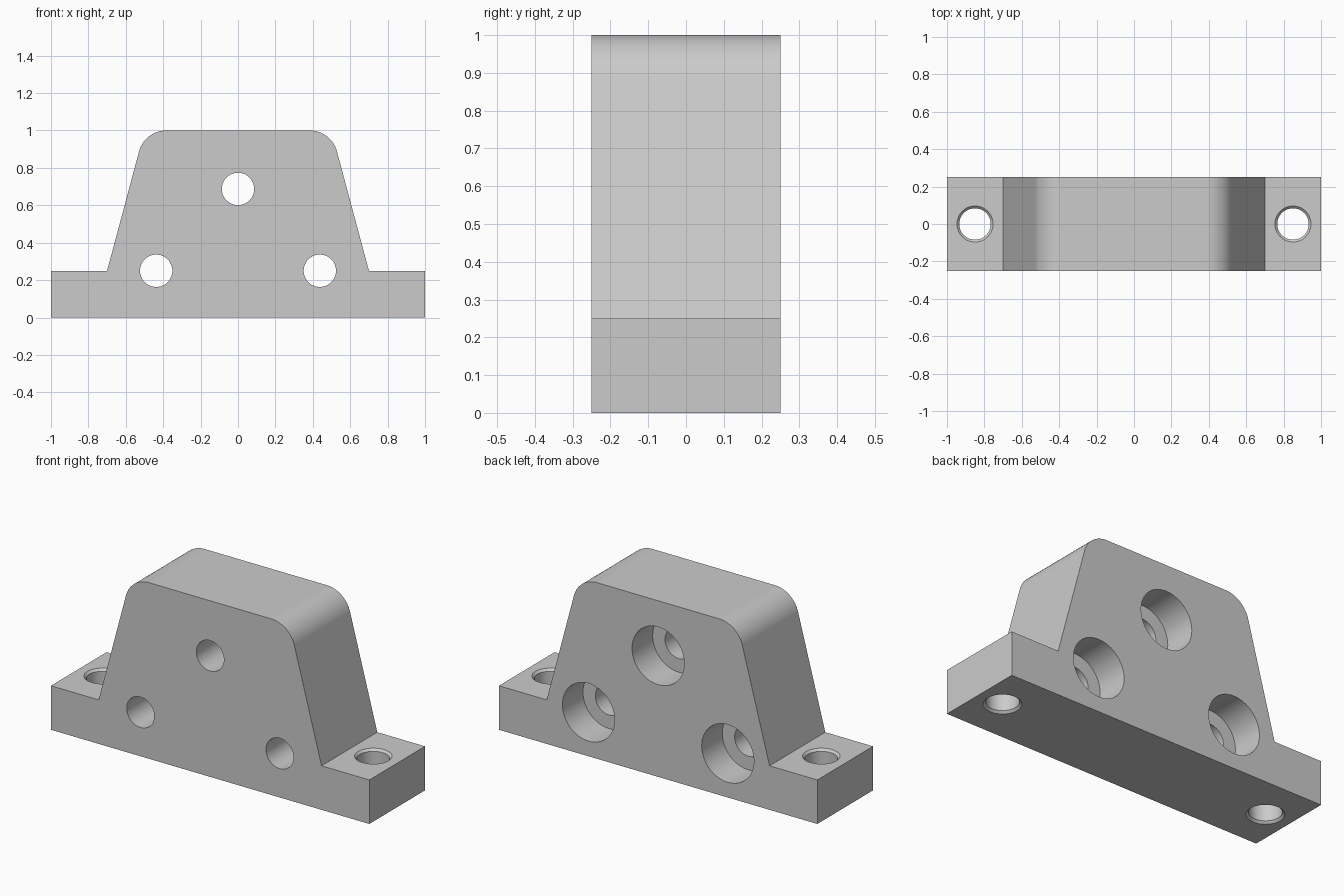
import bpy, bmesh, math
from mathutils import Matrix, Vector

if "Cube" in bpy.data.objects:
    bpy.data.objects.remove(bpy.data.objects["Cube"])

HALF_DEPTH = 0.25

grey = bpy.data.materials.new("plain grey")
grey.diffuse_color = (0.6, 0.6, 0.6, 1)
grey.use_nodes = True
grey.node_tree.nodes["Principled BSDF"].inputs["Base Color"].default_value = grey.diffuse_color


def make_object(name, bm):
    bmesh.ops.recalc_face_normals(bm, faces=bm.faces)
    mesh = bpy.data.meshes.new(name)
    bm.to_mesh(mesh)
    bm.free()
    mesh.materials.append(grey)
    obj = bpy.data.objects.new(name, mesh)
    bpy.context.collection.objects.link(obj)
    return obj


def lathe(bm, profile, matrix, steps=64):
    """Closed solid of revolution about local z from (radius, height) points."""
    rings = []
    for r, h in profile:
        rings.append([bm.verts.new(matrix @ Vector((
            r * math.cos(2 * math.pi * i / steps),
            r * math.sin(2 * math.pi * i / steps), h))) for i in range(steps)])
    for a, b in zip(rings, rings[1:]):
        for i in range(steps):
            j = (i + 1) % steps
            bm.faces.new((a[i], a[j], b[j], b[i]))
    bm.faces.new(rings[0][::-1])
    bm.faces.new(rings[-1])


# Bracket body: flanged base with tapered upright and rounded top corners
slope = math.radians(15)
radius, segments = 0.15, 16
corner_x = 0.7 - 0.75 * math.tan(slope)
centre_x = corner_x - radius * math.tan((math.pi / 2 - slope) / 2)
right = [(1, 0), (1, 0.25), (0.7, 0.25)]
for i in range(segments + 1):
    a = slope + (math.pi / 2 - slope) * i / segments
    right.append((centre_x + radius * math.cos(a), 1 - radius + radius * math.sin(a)))
outline = right + [(-x, z) for x, z in reversed(right)]

bm = bmesh.new()
face = bm.faces.new([bm.verts.new((x, -HALF_DEPTH, z)) for x, z in outline])
ext = bmesh.ops.extrude_face_region(bm, geom=[face])
bmesh.ops.translate(bm, vec=(0, 2 * HALF_DEPTH, 0),
                    verts=[v for v in ext["geom"] if isinstance(v, bmesh.types.BMVert)])
body = make_object("bracket_body", bm)

# Hole cutters: counterbored from the back, chamfered through the flanges
bm = bmesh.new()
bore, counterbore, floor = 0.0865, 0.164, HALF_DEPTH - 0.185
along_y = Matrix.Rotation(-math.pi / 2, 4, 'X')
for x, z in ((-0.4375, 0.25), (0.4375, 0.25), (0, 0.6875)):
    lathe(bm, [(bore, -0.3), (bore, floor), (counterbore, floor), (counterbore, 0.3)],
          Matrix.Translation((x, 0, z)) @ along_y)
r, c = 0.084, 0.0125
for x in (-0.85, 0.85):
    lathe(bm, [(r + c, -0.05), (r + c, 0), (r, c), (r, 0.25 - c), (r + c, 0.25), (r + c, 0.3)],
          Matrix.Translation((x, 0, 0)))
cutter = make_object("hole_cutters", bm)
cutter.hide_render = True

# Cut the holes, then shade the round surfaces smooth
bpy.context.view_layer.objects.active = body
body.select_set(True)
cut = body.modifiers.new("holes", 'BOOLEAN')
cut.operation = 'DIFFERENCE'
cut.solver = 'EXACT'
cut.object = cutter
bpy.ops.object.modifier_apply(modifier=cut.name)
bpy.data.objects.remove(cutter)
bpy.ops.object.shade_smooth_by_angle(angle=math.radians(30))
normals = body.modifiers.new("flat_face_normals", 'WEIGHTED_NORMAL')
normals.keep_sharp = True
